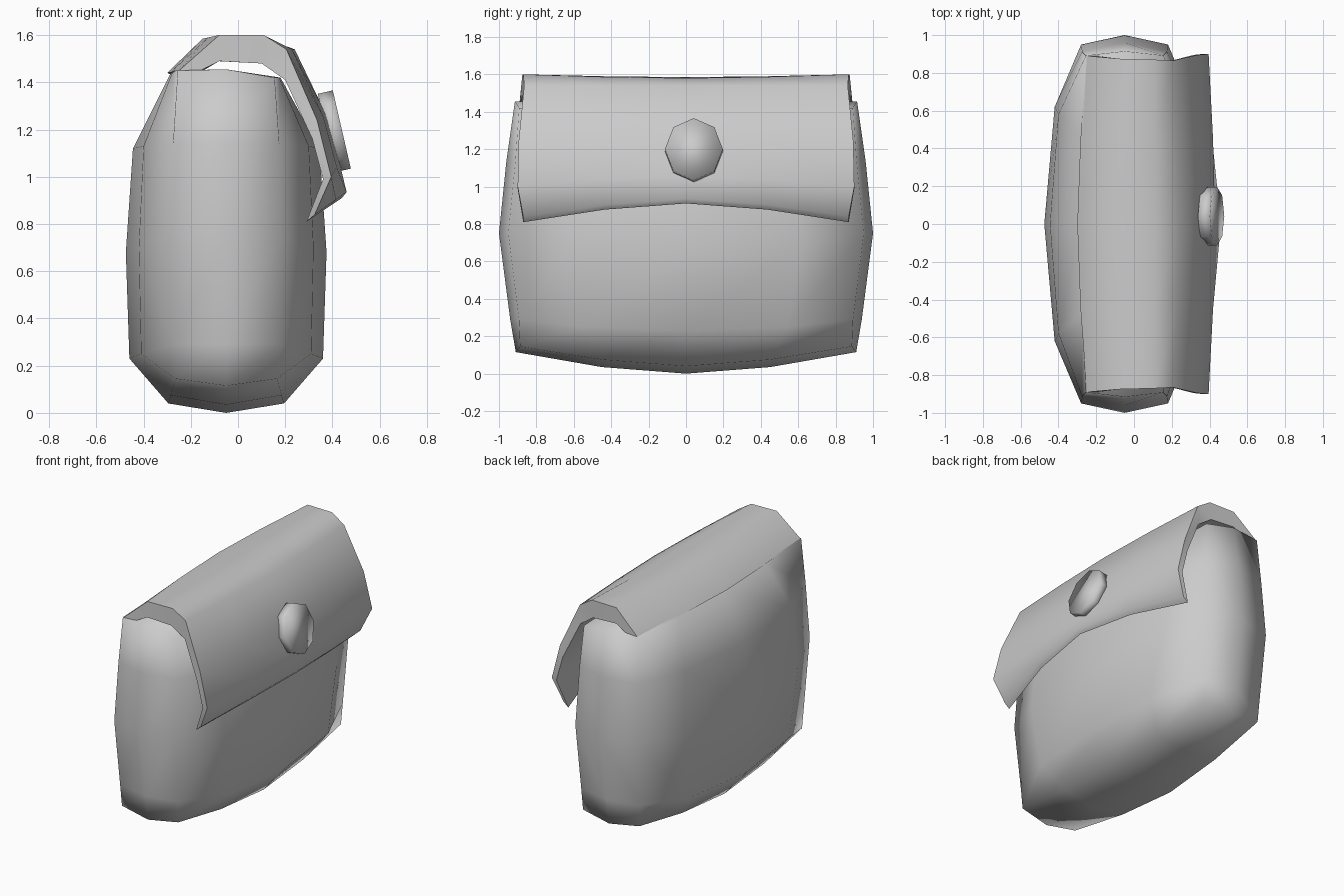
import bpy, bmesh, math

if "Cube" in bpy.data.objects:
    bpy.data.objects.remove(bpy.data.objects["Cube"])


def finish(name, bm, angle=180):
    bmesh.ops.recalc_face_normals(bm, faces=bm.faces)
    me = bpy.data.meshes.new(name)
    bm.to_mesh(me)
    bm.free()
    ob = bpy.data.objects.new(name, me)
    bpy.context.collection.objects.link(ob)
    bpy.ops.object.select_all(action='DESELECT')
    ob.select_set(True)
    bpy.context.view_layer.objects.active = ob
    if angle >= 180:
        bpy.ops.object.shade_smooth()
    else:
        bpy.ops.object.shade_smooth_by_angle(angle=math.radians(angle))
    return ob


def box_shell(size, pos):
    """Surface of a lattice of given size; pos(i, j, k) places each point."""
    bm = bmesh.new()
    cache = {}

    def vert(p):
        p = tuple(p)
        if p not in cache:
            cache[p] = bm.verts.new(pos(*p))
        return cache[p]

    for ax in range(3):
        a, b = (ax + 1) % 3, (ax + 2) % 3
        for end in (0, size[ax] - 1):
            for i in range(size[a] - 1):
                for j in range(size[b] - 1):
                    quad = []
                    for di, dj in ((0, 0), (1, 0), (1, 1), (0, 1)):
                        p = [0, 0, 0]
                        p[ax], p[a], p[b] = end, i + di, j + dj
                        quad.append(vert(p))
                    bm.faces.new(quad)
    return bm


# Pouch body: rows are heights, columns run from the middle to the ends
HALF_X = [(.245, .235, .215), (.41, .36, .225), (.425, .37, .23),
          (.395, .35, .225), (.23, .225, .205)]
HEIGHT = [(.04, .075, .145), (.23, .25, .29), (.68, .70, .75),
          (1.12, 1.13, 1.14), (1.435, 1.435, 1.435)]
LENGTH = [(0, .45, .91), (0, .54, .94), (0, .62, 1.0),
          (0, .58, .96), (0, .47, .915)]


def body_pos(i, j, k):
    u, v = i - 1, j - 2
    c = abs(v)
    x = -.05 + u * HALF_X[k][c]
    y = math.copysign(LENGTH[k][c], v)
    z = HEIGHT[k][c]
    if c == 2 and u:
        y *= .95 if 0 < k < 4 else .975
    if k == 0 and u == 0:
        z -= .04 if c < 2 else .03
    if k == 4:
        z += (.015, .02, -.015)[i]
    return x, y, z


finish("pouch_body", box_shell((3, 5, 5), body_pos))

# Flap: profiles (x, z) from the back edge over the top to the front tip
END_OUT = [(-.25, 1.45), (-.08, 1.60), (.11, 1.60), (.205, 1.54),
           (.335, 1.24), (.395, 1.0), (.325, .84)]
MID_OUT = [(-.30, 1.44), (-.15, 1.585), (.11, 1.58), (.24, 1.54),
           (.375, 1.26), (.43, 1.06), (.46, .935)]
END_IN = [(-.20, 1.43), (-.08, 1.49), (.10, 1.48), (.20, 1.41),
          (.315, 1.16), (.36, .99), (.29, .81)]
MID_IN = [(-.22, 1.40), (-.09, 1.49), (.10, 1.48), (.21, 1.42),
          (.34, 1.18), (.40, 1.03), (.44, .91)]
EDGE_Y = [.89, .875, .87, .865, .895, .90, .87]


def flap_pos(i, j, k):
    mid, end = (MID_OUT, END_OUT) if k else (MID_IN, END_IN)
    t = (abs(j - 2) / 2) ** 1.6
    x, z = (m * (1 - t) + e * t for m, e in zip(mid[i], end[i]))
    return x, EDGE_Y[i] * (j - 2) / 2, z


finish("flap", box_shell((7, 5, 2), flap_pos), 50)

# Octagonal button, tilted with the flap
bpy.ops.mesh.primitive_cylinder_add(
    vertices=8, radius=.17, depth=.065, location=(.408, .042, 1.193),
    rotation=(0, math.radians(77), 0))
button = bpy.context.object
button.name = "button"
button.scale = (1, .91, 1)
bpy.ops.object.shade_smooth()
